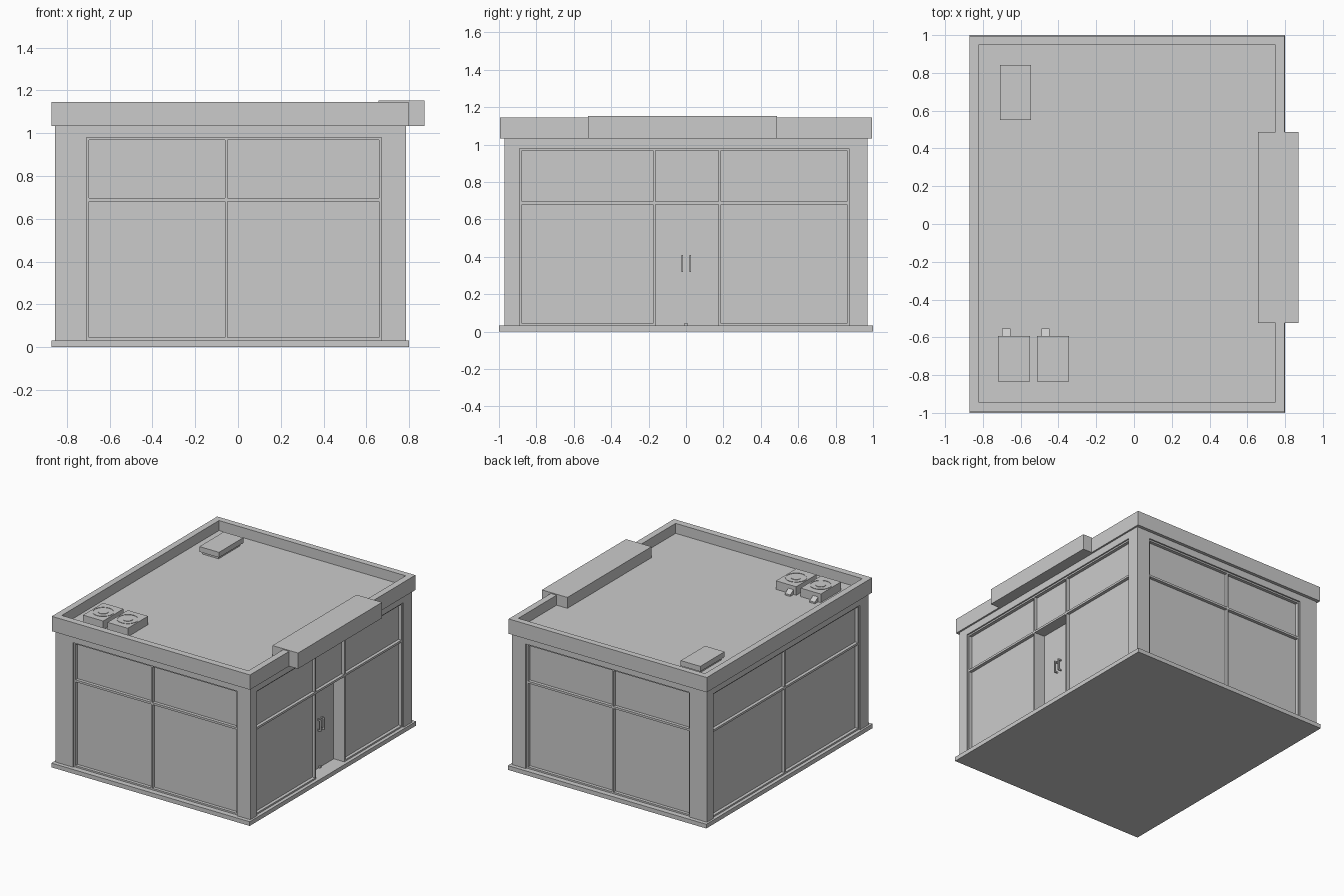
import bpy, math

if "Cube" in bpy.data.objects:
    bpy.data.objects.remove(bpy.data.objects["Cube"])

X0, X1, Y0, Y1 = -0.856, 0.784, -0.97, 0.97   # outer wall faces
GLASS = 0.035                                 # window recess depth
BAR = 0.024                                   # frame bar depth
DECK = 1.07                                   # roof deck height
SLAB = 0.032                                  # ground slab height


def box(name, a, b):
    """Axis-aligned box between two opposite corners."""
    lo = [min(p, q) for p, q in zip(a, b)]
    hi = [max(p, q) for p, q in zip(a, b)]
    v = [(x, y, z) for x in (lo[0], hi[0]) for y in (lo[1], hi[1]) for z in (lo[2], hi[2])]
    f = [(0, 1, 3, 2), (4, 6, 7, 5), (0, 4, 5, 1), (2, 3, 7, 6), (0, 2, 6, 4), (1, 5, 7, 3)]
    me = bpy.data.meshes.new(name)
    me.from_pydata(v, [], f)
    ob = bpy.data.objects.new(name, me)
    bpy.context.collection.objects.link(ob)
    return ob


def on_side(side, u, d, z):
    """Point on a wall: u along it, d inward from its outer face."""
    return {'front': (u, Y0 + d, z), 'back': (u, Y1 - d, z),
            'left': (X0 + d, u, z), 'right': (X1 - d, u, z)}[side]


def side_box(name, side, u, d, z):
    return box(name, on_side(side, u[0], d[0], z[0]), on_side(side, u[1], d[1], z[1]))


def combine(target, helper, operation='DIFFERENCE'):
    helper.hide_render = True
    helper.hide_viewport = True
    helper.display_type = 'WIRE'
    m = target.modifiers.new(operation.lower(), 'BOOLEAN')
    m.operation = operation
    m.solver = 'EXACT'
    m.object = helper


# Wall block, carved and then joined with slab and roof into one shell
walls = box('building_shell', (X0, Y0, 0.015), (X1, Y1, 1.05))

# Window openings and their frames: side -> (opening span, mullion positions)
openings = {'front': ((-0.708, 0.67), [-0.055]), 'back': ((-0.708, 0.67), [-0.055]),
            'left': ((-0.872, 0.89), [0.015]), 'right': ((-0.89, 0.872), [-0.17, 0.18])}
T = 0.012
for side, (span, mullions) in openings.items():
    combine(walls, side_box(side + '_opening_cutter', side, span, (-0.1, GLASS), (0.0, 0.98)))
    d = (GLASS - BAR, GLASS + 0.003)
    verticals = [span[0] + T / 2] + mullions + [span[1] - T / 2]
    for i, u in enumerate(verticals):
        side_box(f'{side}_mullion_{i}', side, (u - T / 2, u + T / 2), d, (SLAB - 0.002, 0.98))
    side_box(side + '_frame_head', side, span, d, (0.98 - T, 0.981))
    side_box(side + '_transom_bar', side, span, d, (0.68, 0.696))
    # sill stops at the doorway on the entrance side
    sills = [span] if side != 'right' else [(span[0], -0.17), (0.18, span[1])]
    for i, s in enumerate(sills):
        side_box(f'{side}_sill_{i}', side, s, d, (SLAB - 0.002, 0.044))

# Recessed doorway with pull handles
DOOR = 0.1
combine(walls, side_box('doorway_cutter', 'right', (-0.164, 0.174), (-0.1, DOOR), (0.0, 0.682)))
for i, y in enumerate((-0.02, 0.022)):
    side_box(f'door_handle_{i}', 'right', (y - 0.004, y + 0.004), (DOOR - 0.03, DOOR - 0.02), (0.32, 0.41))
    for j, z in enumerate((0.325, 0.405)):
        side_box(f'door_handle_mount_{i}_{j}', 'right', (y - 0.004, y + 0.004),
                 (DOOR - 0.022, DOOR + 0.003), (z - 0.005, z + 0.005))
side_box('door_stop', 'right', (-0.01, 0.012), (DOOR - 0.012, DOOR + 0.003), (SLAB - 0.002, 0.044))

# Ground slab and roof parapet, with the roof tray hollowed out
combine(walls, box('slab_block', (-0.871, -1, 0), (0.799, 1, SLAB)), 'UNION')
combine(walls, box('parapet_block', (-0.871, -0.994, 1.033), (0.797, 0.994, 1.146)), 'UNION')
combine(walls, box('roof_cutter', (-0.823, -0.943, DECK), (0.748, 0.947, 1.3)))

# Blank fascia box over the entrance
box('entrance_fascia', (0.657, -0.524, 1.033), (0.872, 0.487, 1.153))


def ring(name, x, y, z, r_out, r_in, h):
    """Flat-topped ring made by spinning a small profile."""
    n = 24
    prof = [(r_out, 0), (r_out, h), (r_in, h), (r_in, 0)]
    v = [(x + r * math.cos(2 * math.pi * i / n), y + r * math.sin(2 * math.pi * i / n), z + k)
         for i in range(n) for r, k in prof]
    f = [(4 * i + j, 4 * ((i + 1) % n) + j, 4 * ((i + 1) % n) + (j + 1) % 4, 4 * i + (j + 1) % 4)
         for i in range(n) for j in range(4)]
    me = bpy.data.meshes.new(name)
    me.from_pydata(v, [], f)
    bpy.context.collection.objects.link(bpy.data.objects.new(name, me))


# Pair of rooftop fan units with sloping ducts
for i, x in enumerate((-0.72, -0.513)):
    box(f'fan_unit_{i}', (x, -0.835, DECK - 0.01), (x + 0.17, -0.592, 1.135))
    cx, cy = x + 0.085, -0.713
    ring(f'fan_rim_{i}', cx, cy, 1.134, 0.076, 0.071, 0.004)
    bpy.ops.mesh.primitive_cylinder_add(vertices=16, radius=0.036, depth=0.006, location=(cx, cy, 1.135))
    bpy.context.object.name = f'fan_hub_{i}'
    duct = box(f'fan_duct_{i}', (x + 0.022, -0.6, 1.08), (x + 0.066, -0.552, 1.112))
    for v in duct.data.vertices:        # outer end drops to the deck
        if v.co.y > -0.57:
            v.co.z -= 0.03

# Capped roof vent
box('vent_base', (-0.695, 0.567, DECK - 0.01), (-0.56, 0.825, 1.1))
box('vent_cap', (-0.71, 0.55, 1.09), (-0.545, 0.842, 1.13))
